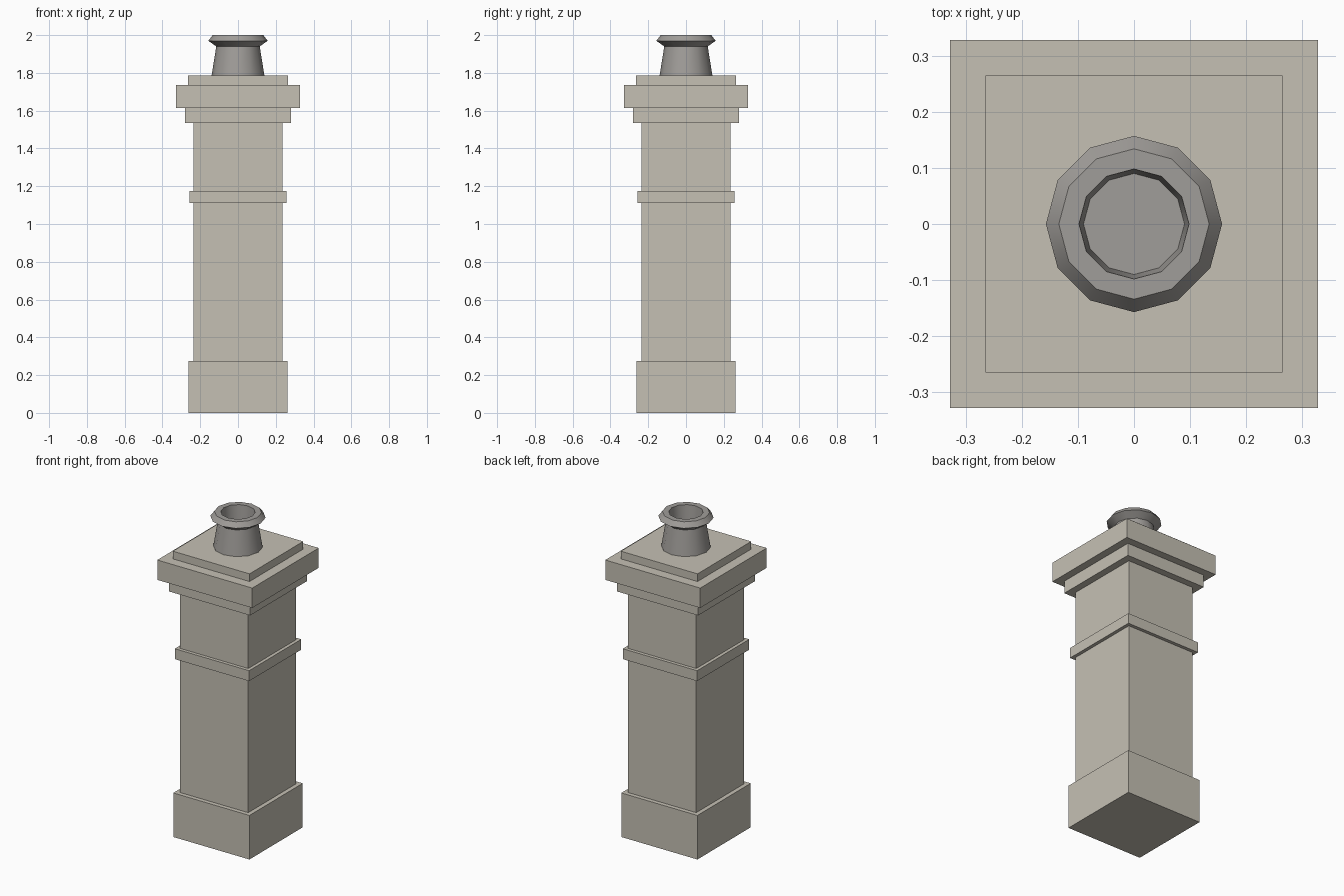
import bpy, bmesh, math

if "Cube" in bpy.data.objects:
    bpy.data.objects.remove(bpy.data.objects["Cube"])


def material(name, rgb):
    m = bpy.data.materials.new(name)
    m.diffuse_color = (*rgb, 1.0)
    m.use_nodes = True
    m.node_tree.nodes["Principled BSDF"].inputs["Base Color"].default_value = m.diffuse_color
    return m


stone = material("warm stone", (0.558, 0.527, 0.456))
clay = material("grey clay", (0.352, 0.337, 0.319))


def add_object(name, bm, mat):
    bmesh.ops.recalc_face_normals(bm, faces=bm.faces)
    mesh = bpy.data.meshes.new(name)
    bm.to_mesh(mesh)
    bm.free()
    mesh.materials.append(mat)
    ob = bpy.data.objects.new(name, mesh)
    bpy.context.collection.objects.link(ob)
    return ob


def block(name, half, z0, z1):
    bm = bmesh.new()
    bmesh.ops.create_cube(bm, size=1.0)
    for v in bm.verts:
        v.co.x *= 2 * half
        v.co.y *= 2 * half
        v.co.z = z0 if v.co.z < 0 else z1
    return add_object(name, bm, stone)


# Square stone courses, bottom to top
block("plinth", 0.263, 0.0, 0.275)
block("shaft", 0.236, 0.275, 1.535)
block("band", 0.257, 1.11, 1.175)
block("lower_corbel", 0.28, 1.535, 1.613)
block("cap_slab", 0.328, 1.613, 1.737)
block("cap_plate", 0.265, 1.737, 1.785)

# Twelve-sided pot: outer wall, flared rim, hollow inside and floor
profile = [(0.14, 1.785), (0.115, 1.94), (0.157, 1.97), (0.134, 2.0),
           (0.098, 2.0), (0.09, 1.9)]
sides = 12
bm = bmesh.new()
rings = []
for r, z in profile:
    rings.append([bm.verts.new((r * math.cos(2 * math.pi * i / sides),
                                r * math.sin(2 * math.pi * i / sides), z))
                  for i in range(sides)])
for a, b in zip(rings, rings[1:]):
    for i in range(sides):
        j = (i + 1) % sides
        bm.faces.new((a[i], a[j], b[j], b[i]))
bm.faces.new(rings[-1])
bm.faces.new(rings[0][::-1])
pot = add_object("chimney_pot", bm, clay)

bpy.ops.object.select_all(action='DESELECT')
pot.select_set(True)
bpy.context.view_layer.objects.active = pot
bpy.ops.object.shade_smooth_by_angle(angle=math.radians(35))
